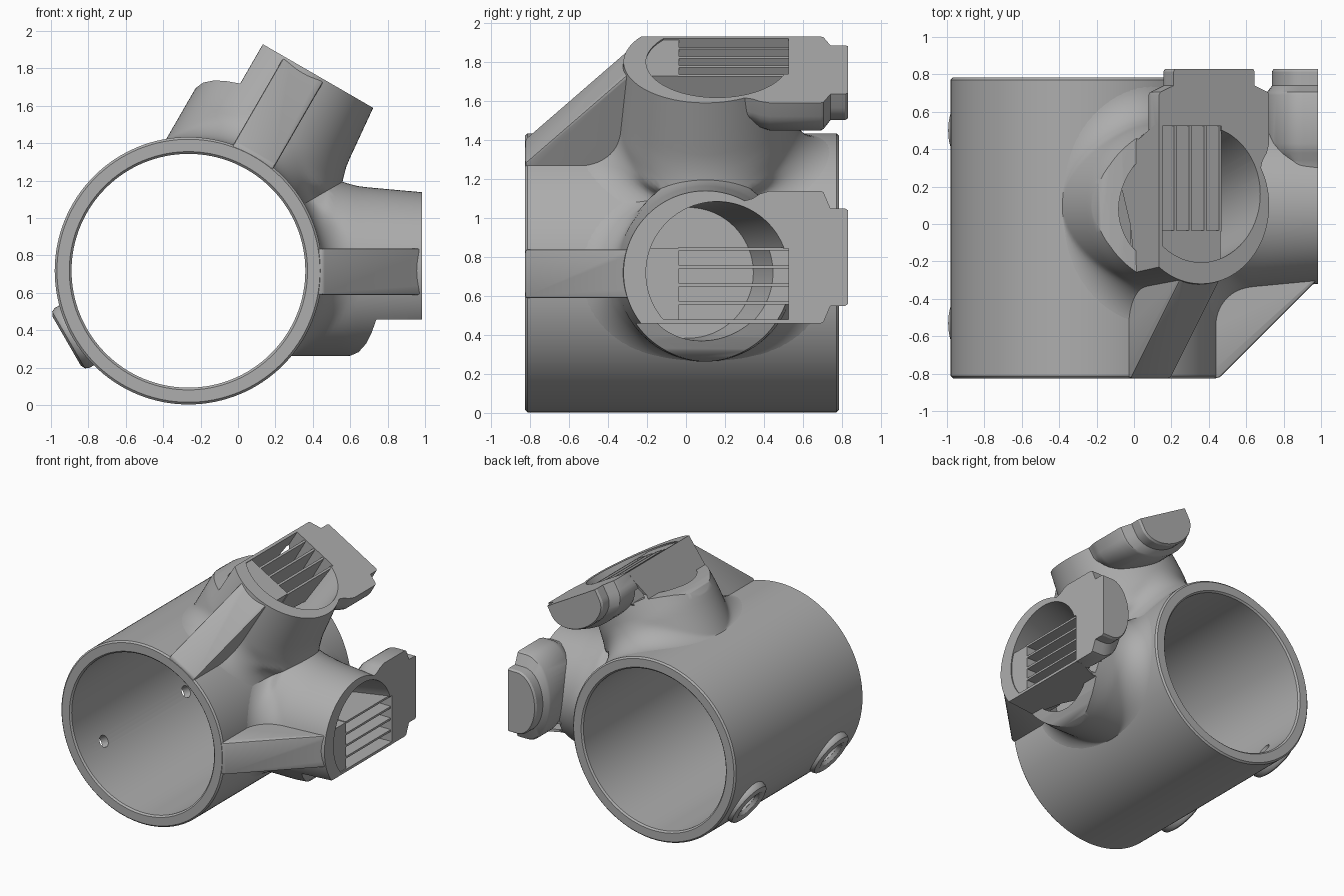
import bpy, bmesh
from math import sin, cos, pi, radians, sqrt
from mathutils import Matrix, Vector

if "Cube" in bpy.data.objects:
    bpy.data.objects.remove(bpy.data.objects["Cube"], do_unlink=True)

GREY = bpy.data.materials.new("mid grey")
GREY.use_nodes = True
GREY.diffuse_color = (0.42, 0.42, 0.42, 1)
GREY.node_tree.nodes["Principled BSDF"].inputs["Base Color"].default_value = (0.42, 0.42, 0.42, 1)

AXIS = Vector((-0.265, 0, 0.718))   # centre line of the main tube
OUTER, INNER = 0.715, 0.625
FRONT, BACK = -0.825, 0.783


def make(name, rings, bevel=0):
    """Solid lofted through rings of equal point count, capped at both ends."""
    bm = bmesh.new()
    loops = [[bm.verts.new(p) for p in ring] for ring in rings]
    n = len(loops[0])
    for a, b in zip(loops, loops[1:]):
        for i in range(n):
            j = (i + 1) % n
            bm.faces.new((a[i], a[j], b[j], b[i]))
    bm.faces.new(loops[0][::-1])
    bm.faces.new(loops[-1])
    bmesh.ops.recalc_face_normals(bm, faces=bm.faces)
    if bevel:
        sharp = [e for e in bm.edges if e.calc_face_angle(0) > radians(35)]
        bmesh.ops.bevel(bm, geom=sharp, offset=bevel, segments=2, profile=0.5, affect='EDGES')
    me = bpy.data.meshes.new(name)
    bm.to_mesh(me)
    bm.free()
    me.materials.append(GREY)
    ob = bpy.data.objects.new(name, me)
    bpy.context.collection.objects.link(ob)
    return ob


def turned(name, profile, axis='X', centre=(0, 0, 0), n=96):
    """Round solid from (position along axis, radius) pairs."""
    c = Vector(centre)
    rings = []
    for s, r in profile:
        ring = []
        for k in range(n):
            p, q = r * cos(2 * pi * k / n), r * sin(2 * pi * k / n)
            ring.append(c + Vector((s, p, q) if axis == 'X' else (p, s, q)))
        rings.append(ring)
    return make(name, rings)


def prism(name, points, lo, hi, axis='Z', bevel=0):
    """Outline in (x, y) pushed along z, or in (x, z) pushed along y."""
    rings = [[(a, b, h) if axis == 'Z' else (a, h, b) for a, b in points] for h in (lo, hi)]
    return make(name, rings, bevel)


def box(name, x, y, z):
    return prism(name, [(x[0], y[0]), (x[1], y[0]), (x[1], y[1]), (x[0], y[1])], *z)


def combine(target, other, operation):
    mod = target.modifiers.new("cut", 'BOOLEAN')
    mod.operation, mod.solver, mod.object = operation, 'EXACT', other
    bpy.context.view_layer.objects.active = target
    bpy.ops.object.modifier_apply(modifier=mod.name)
    bpy.data.objects.remove(other, do_unlink=True)


def place(ob, angle, flip=1):
    """Carry a part from branch space (x outward, z sideways) to its place."""
    m = Matrix.Translation(AXIS) @ Matrix.Rotation(-angle, 4, 'Y') @ Matrix.Diagonal((1, 1, flip, 1))
    ob.data.transform(m)
    if flip < 0:
        ob.data.flip_normals()


def clamp(v):
    return max(0, min(1, v))


# Main tube with softened rims
c = 0.012
tube = turned("main_tube", [(FRONT, OUTER - c), (FRONT + c, OUTER), (BACK - c, OUTER), (BACK, OUTER - c)],
              'Y', n=128)
# Two rounded eyelets on the side away from the branches
EYES = (-0.53, 0.5)
for y in EYES:
    boss = turned("boss", [(-0.66, 0.185), (-0.72, 0.185), (-0.74, 0.175), (-0.752, 0.15), (-0.752, 0.13),
                           (-0.74, 0.105), (-0.715, 0.09)], centre=(0, y, 0), n=48)
    boss.data.transform(Matrix.Rotation(radians(-30), 4, 'Y'))
    combine(tube, boss, 'UNION')
bore = turned("bore", [(-1, INNER + c), (FRONT, INNER + c), (FRONT + c, INNER),
                       (BACK - c, INNER), (BACK, INNER + c), (1, INNER + c)], 'Y', n=128)
combine(tube, bore, 'DIFFERENCE')
for y in EYES:
    hole = turned("hole", [(-0.8, 0.088), (-0.69, 0.088), (-0.69, 0.045), (-0.5, 0.045)],
                  centre=(0, y, 0), n=32)
    hole.data.transform(Matrix.Rotation(radians(-30), 4, 'Y'))
    combine(tube, hole, 'DIFFERENCE')
place(tube, 0)

# Branch pipe: slightly tapered, blended into the main tube by a round fillet
TIP, MID, FILLET = 1.248, 0.10, 0.21


def pipe_point(t, h, along):
    """Point at angle t, height h above the main tube, then a share of the way to the tip."""
    size = FILLET * cos(t) ** 2
    gap = clamp(1 - h / size) if size > 0.001 else 0
    r = 0.455 + size * (1 - sqrt(1 - gap * gap))
    s = sqrt(OUTER ** 2 - (r * sin(t)) ** 2) + h - 0.003
    s += (TIP - s) * along
    r -= 0.035 * max(0, s - 0.86) / (TIP - 0.86)
    # soft crotch towards the neighbouring branch
    r += 0.06 * clamp((s - 0.68) / 0.06) * clamp((0.94 - s) / 0.2) ** 2 * max(0, sin(t)) ** 4
    return (s, MID + r * cos(t), r * sin(t))


levels = [(-0.2, 0)] + [(FILLET * (i / 12) ** 1.6, 0) for i in range(13)]
levels += [(FILLET, i / 10) for i in range(1, 11)]
branch = make("branch", [[pipe_point(2 * pi * k / 96, h, a) for k in range(96)] for h, a in levels])

# Gusset rib running forward to the tube's front edge
rib = prism("rib", [(0.6, -0.823), (0.72, -0.823), (1.238, -0.305), (1.238, -0.24), (0.6, -0.24)],
            -0.13, 0.12, bevel=0.012)
combine(branch, rib, 'UNION')


# Stepped, half-round tab at the back
def half_round(y, depth, width, flat=0.08):
    ring = [(TIP, y, 0.08 - width)]
    for k in range(25):
        t = pi * k / 24
        ring.append((TIP - flat - (depth - flat) * sin(t), y, 0.08 - width * cos(t)))
    return ring + [(TIP, y, 0.08 + width)]


tab = make("tab", [half_round(*v) for v in (
    (0.2, 0.2, 0.26), (0.34, 0.235, 0.3), (0.38, 0.262, 0.325), (0.43, 0.28, 0.34), (0.69, 0.28, 0.34),
    (0.705, 0.272, 0.332), (0.74, 0.245, 0.25), (0.815, 0.245, 0.25), (0.83, 0.235, 0.24))])
combine(branch, tab, 'UNION')

# Leaning socket with a squared pocket, open outer side, and room for the main tube
socket = make("socket", [[(u, y + r * cos(2 * pi * k / 96), r * sin(2 * pi * k / 96)) for k in range(96)]
                         for u, y, r in ((0.73, 0.01, 0.335), (TIP, 0.16, 0.365), (1.5, 0.16, 0.365))])
combine(branch, socket, 'DIFFERENCE')
pocket = box("pocket", (1.02, 1.5), (-0.04, 0.525), (-0.242, 0.125))
combine(branch, pocket, 'DIFFERENCE')
notch = prism("notch", [(0.85, -0.7), (0.865, -0.455), (0.91, -0.435), (0.95, -0.39), (0.98, -0.33),
                        (1.005, -0.26), (1.6, -0.26), (1.6, -0.7)], -0.6, 1.2, 'Y')
combine(branch, notch, 'DIFFERENCE')
room = turned("room", [(-2, 0.67), (2, 0.67)], 'Y')
combine(branch, room, 'DIFFERENCE')

# Flat wall, solid block and row of fins inside the socket
wall = prism("wall", [(0.78, 0.34), (0.94, 0.0), (0.99, -0.22), (TIP, -0.215), (TIP, 0.53), (1.2, 0.53)],
             -0.261, -0.24)
block = box("block", (0.93, 1.238), (-0.21, -0.035), (-0.255, 0.125))
parts = [branch, wall, block]
for i in range(4):
    z = -0.155 + 0.0925 * i
    parts.append(prism("fin_%d" % (i + 1), [(1.238, -0.04), (1.238, 0.53), (1.02, 0.53), (0.93, 0.44), (0.98, -0.04)],
                       z - 0.008, z + 0.008))

# The second branch mirrors the first, sixty degrees round the tube
finished = [tube]
for ob in parts:
    name = ob.name
    twin = ob.copy()
    twin.data = ob.data.copy()
    bpy.context.collection.objects.link(twin)
    ob.name, twin.name = "side_" + name, "upper_" + name
    place(ob, 0)
    place(twin, radians(60), -1)
    finished += [ob, twin]

# Smooth shading with crisp edges
bpy.ops.object.select_all(action='DESELECT')
for ob in finished:
    ob.select_set(True)
bpy.context.view_layer.objects.active = tube
bpy.ops.object.shade_smooth_by_angle(angle=radians(30))
